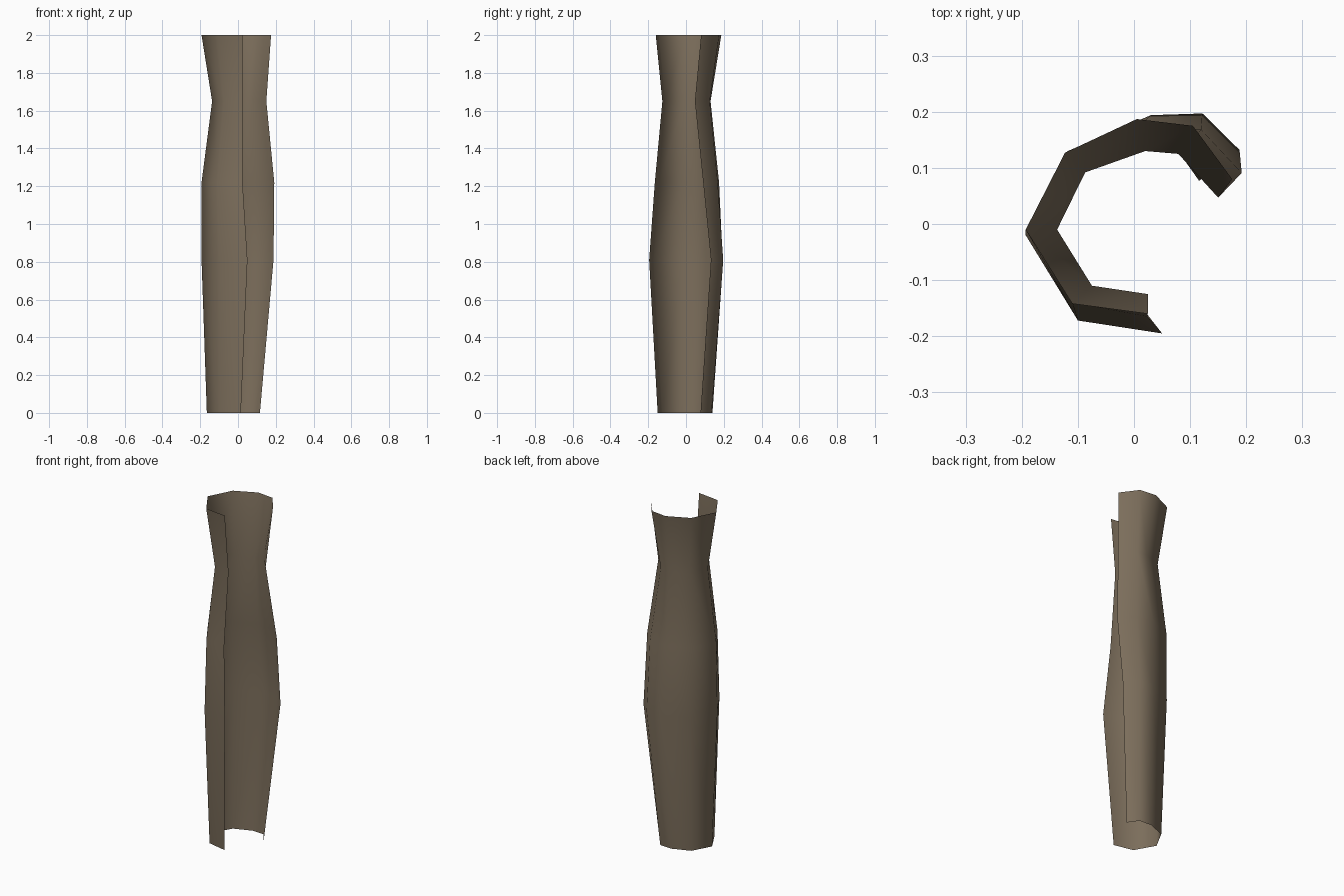
import bpy

# Bark colour
bark = bpy.data.materials.new("bark brown")
bark.diffuse_color = (0.20, 0.155, 0.105, 1)

# Cross-sections of the open bark sheet, front edge round the left to the right edge
rings = [
    (0.00, [(.015, -.15), (-.10, -.125), (-.165, -.01), (-.105, .10), (0, .14), (.075, .135), (.116, .077)]),
    (0.81, [(.05, -.195), (-.10, -.172), (-.193, -.02), (-.118, .13), (.03, .194), (.122, .197), (.188, .132)]),
    (1.22, [(.024, -.165), (-.11, -.14), (-.193, -.01), (-.123, .122), (.01, .175), (.12, .168), (.192, .091)]),
    (1.65, [(.025, -.125), (-.075, -.11), (-.137, -.01), (-.087, .092), (.02, .13), (.079, .125), (.15, .047)]),
    (2.00, [(.025, -.16), (-.11, -.142), (-.193, -.01), (-.123, .127), (.005, .187), (.105, .175), (.175, .08)]),
]
n = len(rings[0][1])
verts = [(x, y, z) for z, pts in rings for x, y in pts]
# Wind the faces so the normals point outward
faces = [(r * n + i, (r + 1) * n + i, (r + 1) * n + i + 1, r * n + i + 1)
         for r in range(len(rings) - 1) for i in range(n - 1)]

# Bark sheet
mesh = bpy.data.meshes.new("bark_sheet")
mesh.from_pydata(verts, [], faces)
mesh.materials.append(bark)
mesh.shade_smooth()
mesh.update()
bpy.context.collection.objects.link(bpy.data.objects.new("bark_sheet", mesh))
